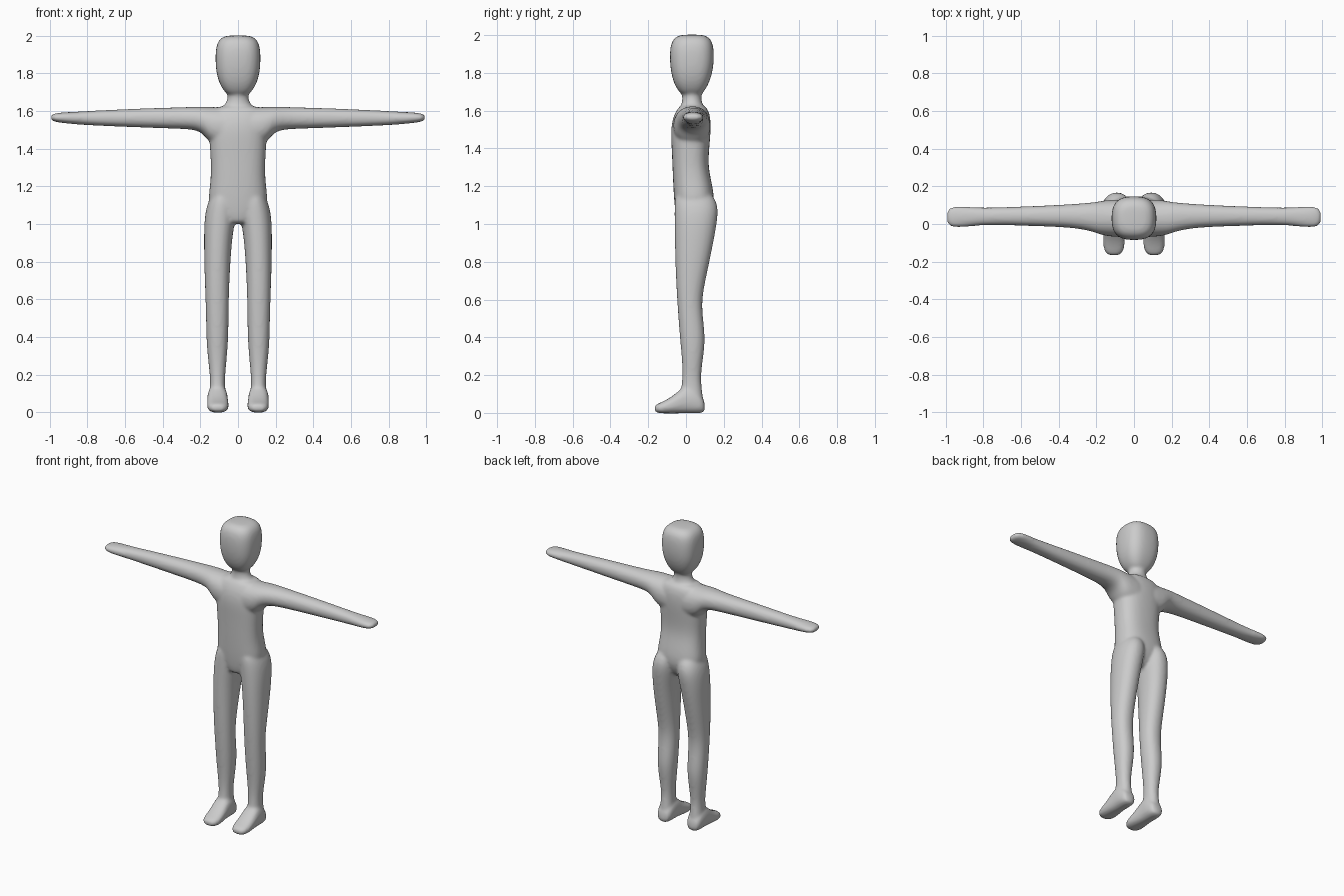
import bpy, bmesh, math

bm = bmesh.new()
SIDES = 24


def loft(rings, axis, power=2.0, mirror=1):
    """Skin superellipse rings (station, a0, a1, b0, b1) along an axis."""
    loops = []
    for s, a0, a1, b0, b1 in rings:
        loop = []
        for i in range(SIDES):
            t = 2 * math.pi * i / SIDES
            c, d = math.cos(t), math.sin(t)
            a = (a0 + a1) / 2 + (a1 - a0) / 2 * math.copysign(abs(c) ** (2 / power), c)
            b = (b0 + b1) / 2 + (b1 - b0) / 2 * math.copysign(abs(d) ** (2 / power), d)
            x, y, z = {'X': (s, a, b), 'Y': (a, s, b), 'Z': (a, b, s)}[axis]
            loop.append(bm.verts.new((x * mirror, y, z)))
        loops.append(loop)
    for lo, hi in zip(loops, loops[1:]):
        for i in range(SIDES):
            j = (i + 1) % SIDES
            bm.faces.new((lo[i], lo[j], hi[j], hi[i]))
    bm.faces.new(loops[0])
    bm.faces.new(loops[-1])


# Torso
loft([(1.00, -.05, .05, -.035, .08), (1.02, -.09, .09, -.05, .11),
      (1.10, -.165, .165, -.062, .155), (1.20, -.149, .149, -.068, .142),
      (1.30, -.143, .143, -.072, .117), (1.40, -.15, .15, -.076, .123),
      (1.50, -.155, .155, -.082, .133), (1.57, -.15, .15, -.068, .13),
      (1.61, -.13, .13, -.045, .115), (1.63, -.09, .09, -.03, .095)], 'Z', 2.5)

# Neck
loft([(1.58, -.11, .11, -.04, .11), (1.62, -.085, .085, -.03, .095),
      (1.65, -.058, .058, -.02, .082), (1.68, -.055, .055, -.02, .082),
      (1.72, -.06, .06, -.03, .09)], 'Z')

# Head
loft([(1.685, -.05, .05, -.02, .08), (1.70, -.07, .07, -.038, .095),
      (1.74, -.097, .097, -.063, .12), (1.80, -.116, .116, -.08, .141),
      (1.87, -.121, .121, -.087, .149), (1.93, -.119, .119, -.085, .147),
      (1.97, -.108, .108, -.074, .138), (1.993, -.085, .085, -.052, .115),
      (2.003, -.05, .05, -.02, .085)], 'Z', 2.7)

for side in (1, -1):
    # Arm and hand
    loft([(-.02, -.07, .13, 1.40, 1.615), (.10, -.07, .13, 1.41, 1.622),
          (.155, -.063, .127, 1.435, 1.622), (.185, -.054, .12, 1.48, 1.623),
          (.23, -.038, .114, 1.502, 1.623), (.32, -.02, .106, 1.506, 1.62),
          (.50, -.012, .097, 1.512, 1.615), (.70, -.006, .089, 1.52, 1.606),
          (.82, -.006, .087, 1.526, 1.599), (.90, -.018, .093, 1.533, 1.595),
          (.96, -.02, .094, 1.54, 1.591), (.985, -.008, .083, 1.547, 1.584),
          (.995, .012, .062, 1.555, 1.576)], 'X', 2.2, side)
    # Leg
    loft([(1.18, .02, .12, -.04, .11), (1.14, .01, .15, -.06, .154),
          (1.08, .008, .172, -.062, .173), (1.00, .018, .18, -.061, .163),
          (.92, .031, .181, -.06, .149), (.80, .04, .18, -.057, .125),
          (.68, .046, .176, -.052, .098), (.58, .049, .172, -.046, .083),
          (.48, .05, .17, -.039, .093), (.38, .052, .168, -.031, .103),
          (.28, .06, .16, -.021, .089), (.18, .07, .147, -.018, .077),
          (.11, .067, .151, -.03, .087), (.05, .06, .158, -.03, .094),
          (.02, .062, .156, -.02, .09)], 'Z', 2.2, side)
    # Foot
    loft([(.10, .085, .135, .01, .05), (.09, .066, .152, -.001, .085),
          (.05, .055, .163, -.003, .13), (.00, .055, .163, -.003, .15),
          (-.04, .053, .164, -.003, .115), (-.08, .049, .165, -.003, .083),
          (-.12, .049, .164, -.003, .061), (-.15, .058, .156, -.001, .049),
          (-.168, .078, .136, .008, .037)], 'Y', 2.5, side)

bmesh.ops.recalc_face_normals(bm, faces=bm.faces)
mesh = bpy.data.meshes.new("body")
bm.to_mesh(mesh)
bm.free()
body = bpy.data.objects.new("body", mesh)
bpy.context.collection.objects.link(body)

# Blend all limbs into one smooth skin
sub = body.modifiers.new("rounding", 'SUBSURF')
sub.levels = sub.render_levels = 2
rem = body.modifiers.new("fuse", 'REMESH')
rem.mode = 'VOXEL'
rem.voxel_size = 0.009
rem.use_smooth_shade = True
smooth = body.modifiers.new("blend", 'SMOOTH')
smooth.factor = 0.5
smooth.iterations = 8
